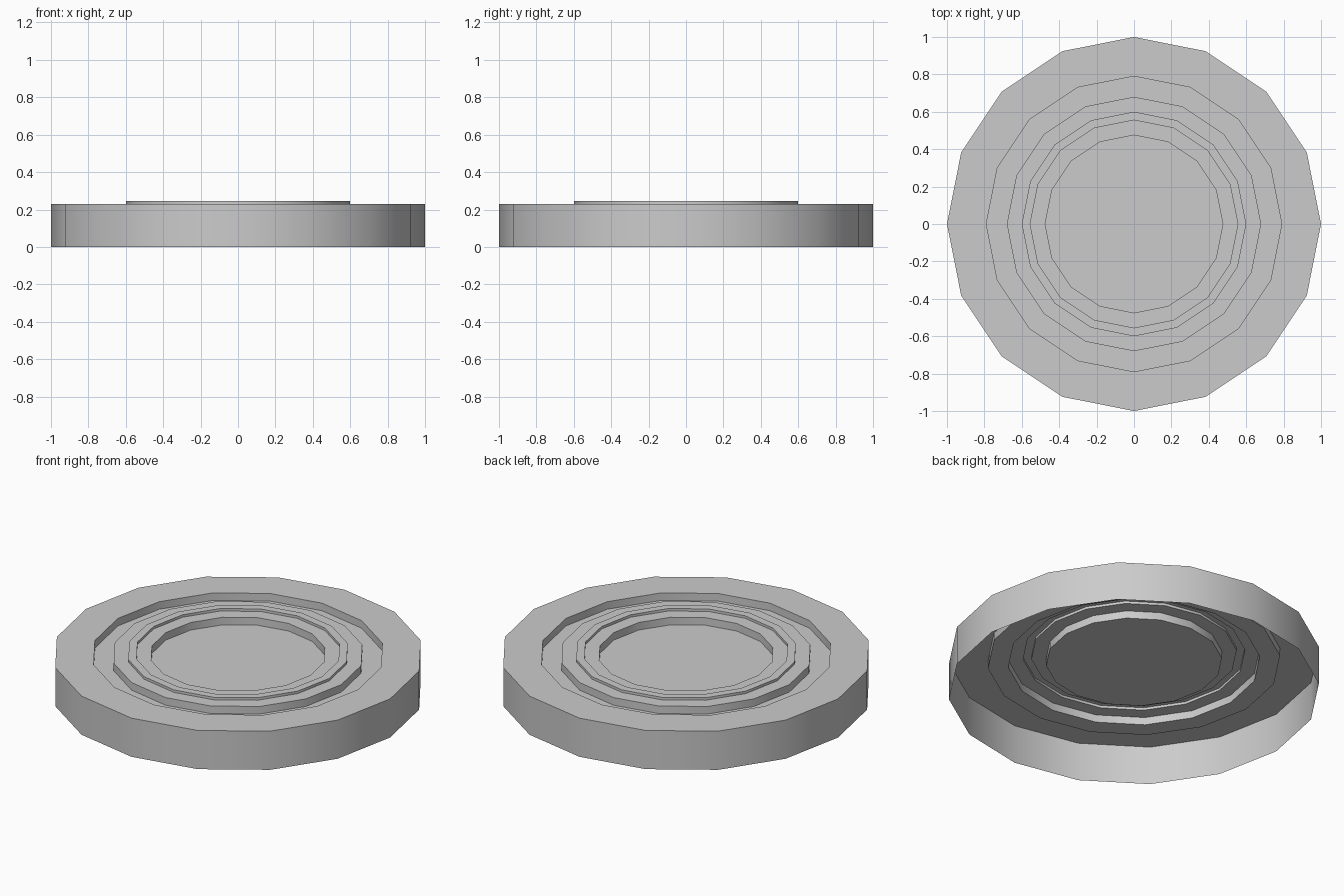
import bpy
import math
import bmesh

default_cube = bpy.data.objects.get("Cube")
if default_cube:
    bpy.data.objects.remove(default_cube, do_unlink=True)

SIDES = 16
TOP, LOW, RIM = 0.23, 0.185, 0.245

# One plain grey for the whole shell
grey = bpy.data.materials.new("light_grey")
grey.use_nodes = True
colour = (0.6, 0.6, 0.6, 1)
grey.diffuse_color = colour
grey.node_tree.nodes["Principled BSDF"].inputs["Base Color"].default_value = colour

# Radius and height, from the open bottom edge in to the sunken centre
profile = [
    (1.0, 0), (1.0, TOP),        # outer wall
    (0.79, TOP), (0.79, LOW),    # groove
    (0.68, LOW), (0.68, TOP),
    (0.60, TOP), (0.60, RIM),    # raised rim
    (0.555, RIM), (0.555, TOP),
    (0.475, TOP), (0.475, LOW),  # sunken centre
]


def ring(bm, radius, z):
    angles = [math.tau * i / SIDES for i in range(SIDES)]
    return [bm.verts.new((radius * math.cos(a), radius * math.sin(a), z)) for a in angles]


# Stepped disc, open underneath
bm = bmesh.new()
rings = [ring(bm, r, z) for r, z in profile]
for outer, inner in zip(rings, rings[1:]):
    for i in range(SIDES):
        j = (i + 1) % SIDES
        bm.faces.new((outer[i], outer[j], inner[j], inner[i]))
bm.faces.new(rings[-1])
mesh = bpy.data.meshes.new("stepped_disc")
bm.to_mesh(mesh)
bm.free()
mesh.materials.append(grey)

disc = bpy.data.objects.new("stepped_disc", mesh)
bpy.context.collection.objects.link(disc)

# Smooth around the walls, sharp at every step
bpy.ops.object.select_all(action="DESELECT")
disc.select_set(True)
bpy.context.view_layer.objects.active = disc
bpy.ops.object.shade_smooth_by_angle(angle=math.radians(30))
